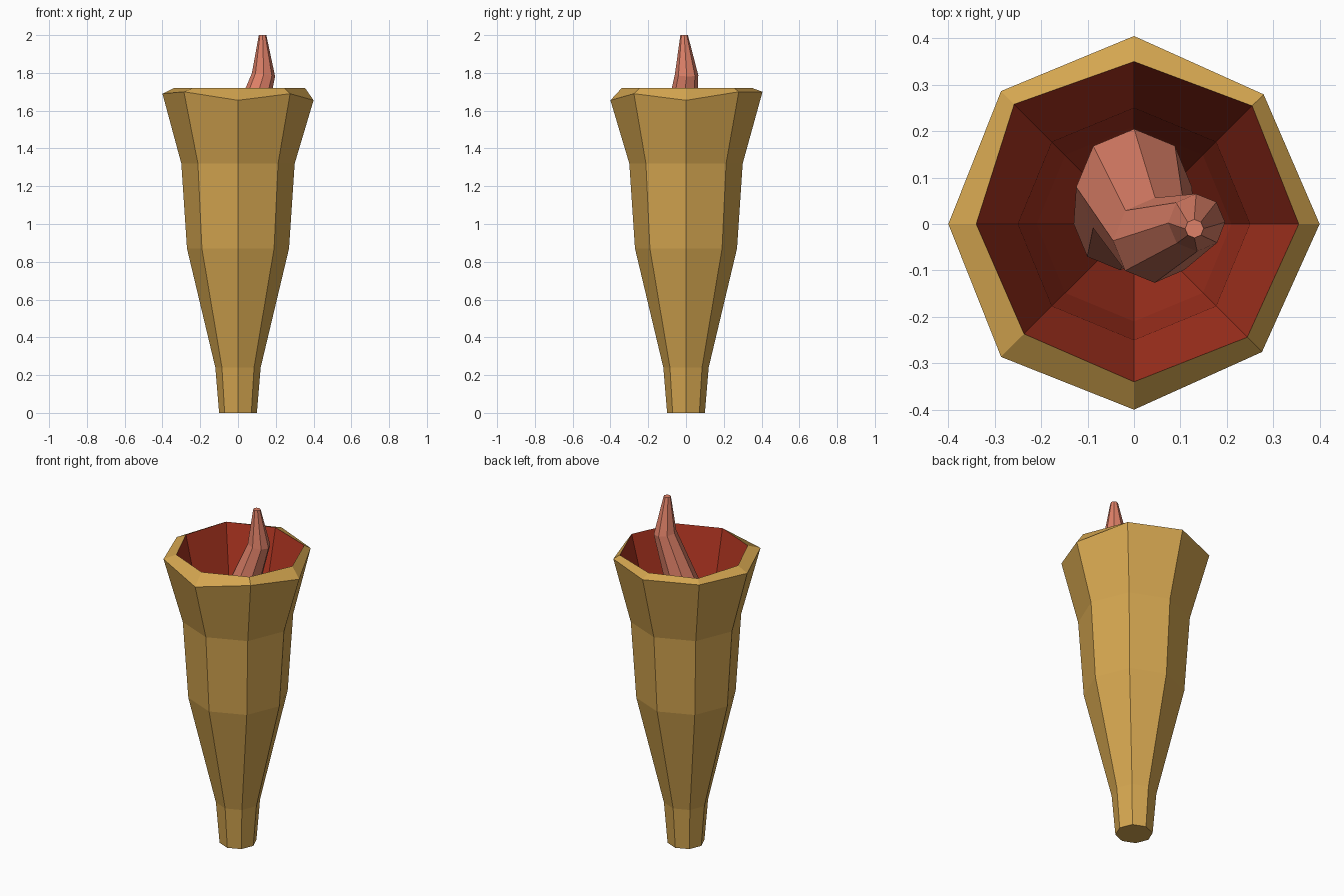
import bpy, bmesh, math
from mathutils import Vector

if "Cube" in bpy.data.objects:
    bpy.data.objects.remove(bpy.data.objects["Cube"])

SIDES = 8


def material(name, colour):
    m = bpy.data.materials.new(name)
    m.diffuse_color = (*colour, 1)
    m.use_nodes = True
    m.node_tree.nodes["Principled BSDF"].inputs["Base Color"].default_value = m.diffuse_color
    return m


def spokes(radii, heights):
    """Octagonal ring with a radius and a height for every spoke."""
    ring = []
    for i in range(SIDES):
        a = math.tau * i / SIDES
        ring.append(Vector((radii[i] * math.cos(a), radii[i] * math.sin(a), heights[i])))
    return ring


def even(r, z):
    return spokes([r] * SIDES, [z] * SIDES)


def skin(name, rings, mats, split=None):
    """Bridge rings into a closed, flat-shaded skin; material 1 from ring `split` on."""
    bm = bmesh.new()
    loops = [[bm.verts.new(p) for p in ring] for ring in rings]
    bm.faces.new(loops[0][::-1])
    for k, (a, b) in enumerate(zip(loops, loops[1:])):
        for i in range(SIDES):
            j = (i + 1) % SIDES
            f = bm.faces.new((a[i], a[j], b[j], b[i]))
            f.material_index = int(split is not None and k >= split)
    cap = bm.faces.new(loops[-1])
    cap.material_index = int(split is not None)
    mesh = bpy.data.meshes.new(name)
    bm.to_mesh(mesh)
    bm.free()
    for m in mats:
        mesh.materials.append(m)
    ob = bpy.data.objects.new(name, mesh)
    bpy.context.collection.objects.link(ob)
    return ob


gold = material("gold", (0.66, 0.38, 0.08))
red = material("red", (0.42, 0.035, 0.015))
pink = material("pink", (0.74, 0.22, 0.14))

# Flared horn: outer wall, uneven rim, then the red lining back down
outer = [even(r, z) for r, z in ((0.10, 0), (0.12, 0.24), (0.27, 0.87), (0.30, 1.32))]
rim = [
    spokes([0.40, 0.395, 0.405, 0.405, 0.40, 0.405, 0.40, 0.39],
           [1.655, 1.70, 1.70, 1.70, 1.69, 1.70, 1.655, 1.69]),
    spokes([0.355, 0.36, 0.35, 0.365, 0.34, 0.335, 0.34, 0.345], [1.72] * SIDES),
]
lining = [even(r, z) for r, z in ((0.25, 1.32), (0.21, 0.87), (0.085, 0.24))]
skin("horn", outer + rim + lining, [gold, red], split=len(outer) + 1)

# Twisting tongue: x, y, z, radius along its path
path = [(-0.02, -0.01, 0.26, 0.07), (-0.03, 0.0, 0.62, 0.10), (0.0, 0.08, 1.10, 0.125),
        (0.045, -0.035, 1.50, 0.092), (0.135, 0.003, 1.79, 0.062), (0.13, -0.01, 2.0, 0.02)]
pts = [Vector(p[:3]) for p in path]
side = Vector((1, 0, 0))
rings = []
for k, p in enumerate(pts):
    before = (p - pts[k - 1]).normalized() if k else Vector((0, 0, 1))
    after = (pts[k + 1] - p).normalized() if k < len(pts) - 1 else Vector((0, 0, 1))
    t = (before + after).normalized() if 0 < k < len(pts) - 1 else Vector((0, 0, 1))
    side = (side - t * side.dot(t)).normalized()
    other = t.cross(side)
    rings.append([p + path[k][3] * (side * math.cos(a) + other * math.sin(a))
                  for a in (math.tau * i / SIDES for i in range(SIDES))])
skin("tongue", rings, [pink])
